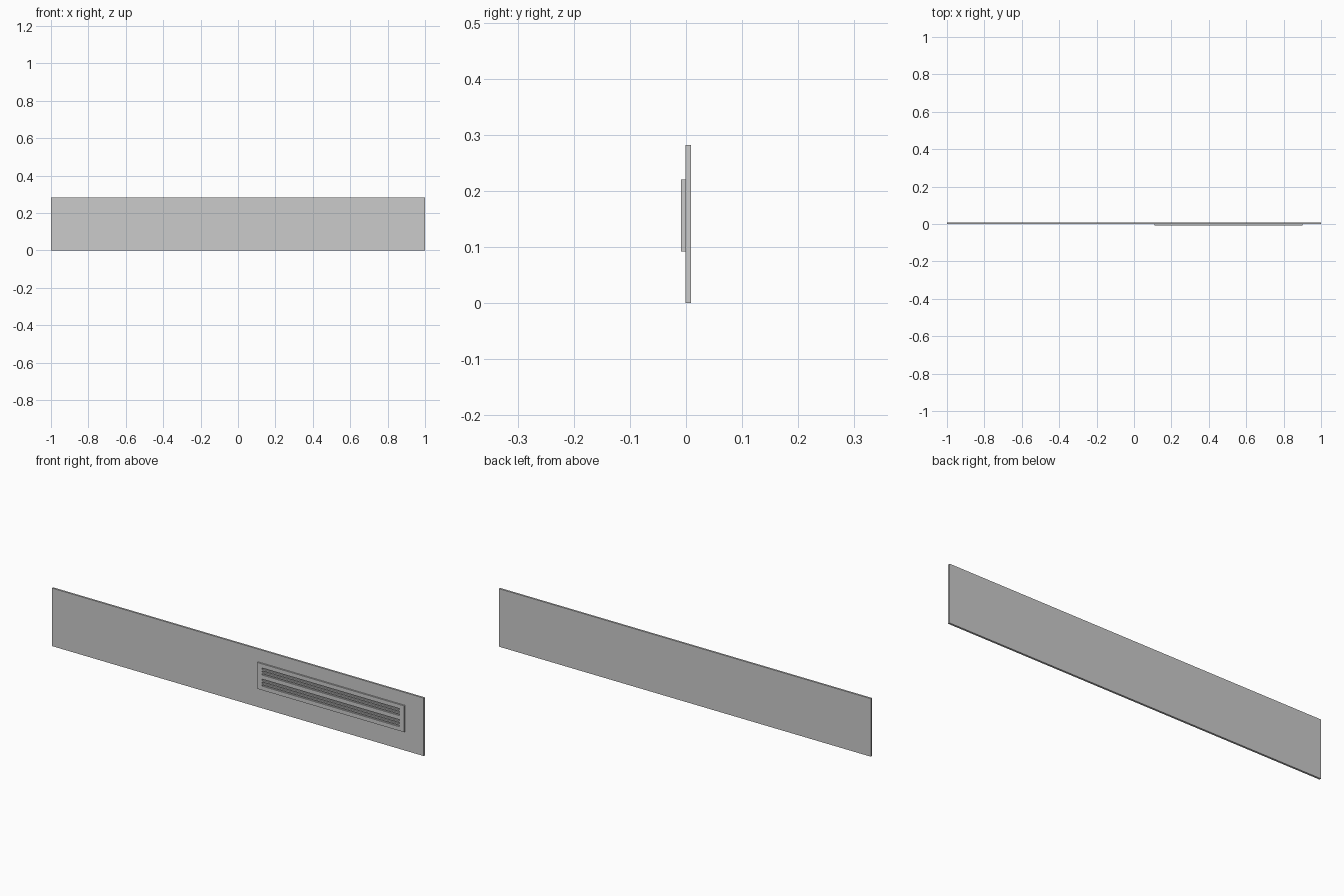
import bpy, bmesh
from mathutils import Matrix, Vector

if "Cube" in bpy.data.objects:
    bpy.data.objects.remove(bpy.data.objects["Cube"])


def add_box(bm, lo, hi):
    lo, hi = Vector(lo), Vector(hi)
    m = Matrix.Translation((lo + hi) / 2) @ Matrix.Diagonal((*(hi - lo), 1))
    bmesh.ops.create_cube(bm, size=1, matrix=m)


def make_object(name, boxes):
    bm = bmesh.new()
    for lo, hi in boxes:
        add_box(bm, lo, hi)
    me = bpy.data.meshes.new(name)
    bm.to_mesh(me)
    bm.free()
    ob = bpy.data.objects.new(name, me)
    bpy.context.collection.objects.link(ob)
    return ob


FRONT, FACE, BACK = -0.0085, -0.001, 0.0085

# long flat wall panel
make_object("wall_panel", [((-1, FACE, 0), (1, BACK, 0.282))])

# vent frame: two stiles, top and bottom rails, middle rail
X0, X1, Z0, Z1 = 0.11, 0.90, 0.092, 0.22
SIDE, RAIL, MID = 0.026, 0.02, 0.020
zc = (Z0 + Z1) / 2


def strip(x0, x1, z0, z1):
    return (x0, FRONT, z0), (x1, FACE, z1)


xi0, xi1 = X0 + SIDE, X1 - SIDE
make_object("vent_frame", [
    strip(X0, xi0, Z0, Z1), strip(xi1, X1, Z0, Z1),
    strip(xi0, xi1, Z0, Z0 + RAIL), strip(xi0, xi1, Z1 - RAIL, Z1),
    strip(xi0, xi1, zc - MID / 2, zc + MID / 2)])

# thin slats dividing each opening into three slots
slats = []
for base in (Z0 + RAIL, zc + MID / 2):
    pitch = (zc - MID / 2 - Z0 - RAIL) / 5
    for i in (1, 3):
        slats.append(strip(xi0, xi1, base + i * pitch, base + (i + 1) * pitch))
make_object("vent_slats", slats)
